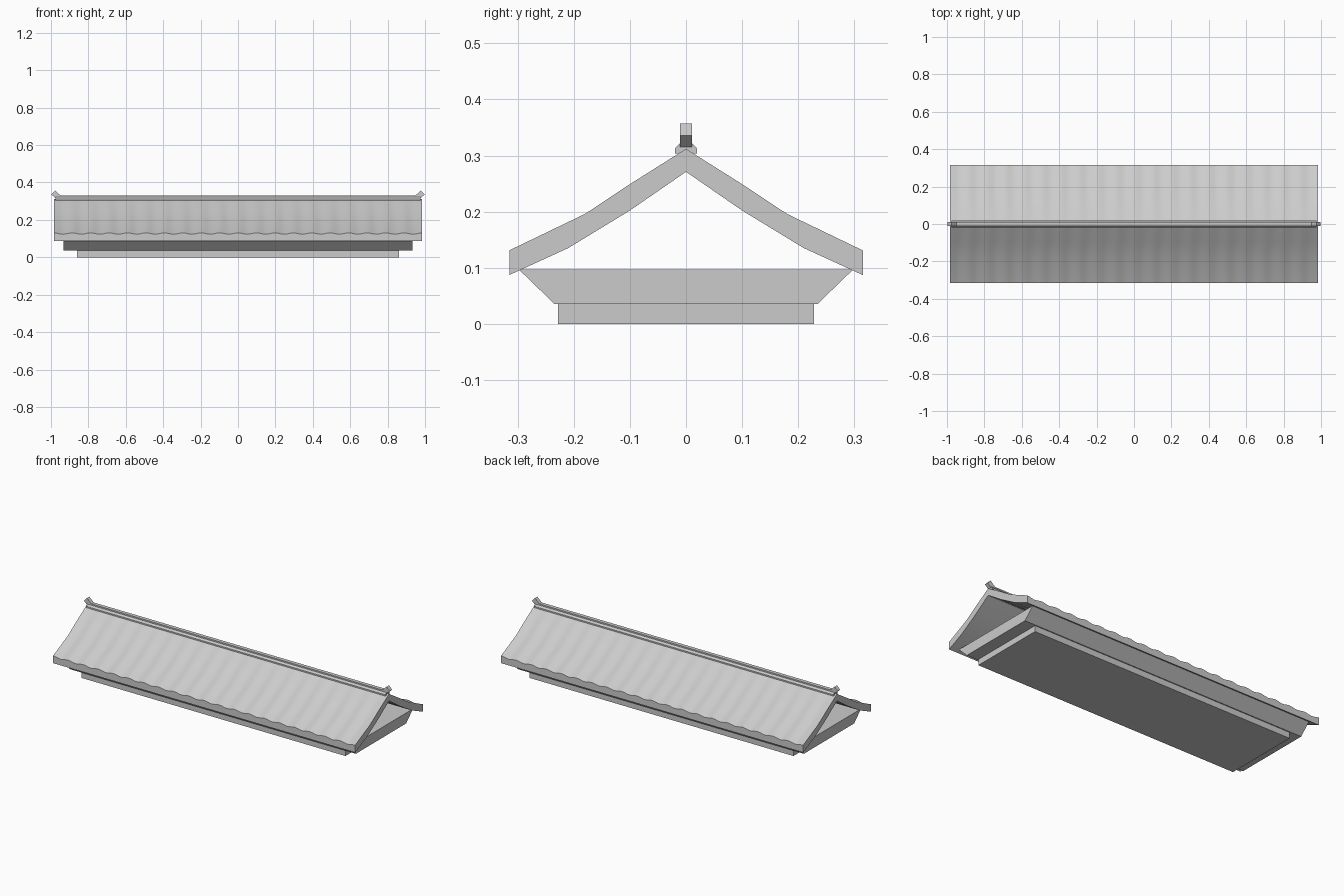
import bpy
import bmesh
import math

if "Cube" in bpy.data.objects:
    bpy.data.objects.remove(bpy.data.objects["Cube"])

grey = bpy.data.materials.new("plain_grey")
grey.use_nodes = True
COLOUR = (0.6, 0.6, 0.6, 1)
grey.diffuse_color = COLOUR
grey.node_tree.nodes["Principled BSDF"].inputs["Base Color"].default_value = COLOUR


def loft(name, rings):
    """Skin a closed solid through a list of equal-length rings."""
    bm = bmesh.new()
    loops = [[bm.verts.new(p) for p in ring] for ring in rings]
    for a, b in zip(loops, loops[1:]):
        for i in range(len(a)):
            j = (i + 1) % len(a)
            bm.faces.new((a[i], a[j], b[j], b[i]))
    bm.faces.new(loops[0])
    bm.faces.new(loops[-1])
    bmesh.ops.recalc_face_normals(bm, faces=bm.faces)
    mesh = bpy.data.meshes.new(name)
    bm.to_mesh(mesh)
    bm.free()
    mesh.materials.append(grey)
    obj = bpy.data.objects.new(name, mesh)
    bpy.context.collection.objects.link(obj)
    return obj


def prism_x(name, profile, half):
    return loft(name, [[(x, y, z) for y, z in profile] for x in (-half, half)])


def box(name, hx, hy, z0, z1):
    return prism_x(name, [(-hy, z0), (hy, z0), (hy, z1), (-hy, z1)], hx)


def mirrored(half):
    """Complete a right-hand profile listed from bottom to top."""
    return half + [(-y, z) for y, z in reversed(half) if y > 0]


# Stepped base with flared long sides
box("base_plinth", 0.86, 0.228, 0, 0.036)
prism_x("flared_base", mirrored([(0.234, 0.035), (0.298, 0.097)]), 0.933)

# Curved open gable roof with tile waves along its upper surface
HALF, WAVES, STEPS = 0.985, 20, 6
UNDER = [(0, 0.271), (0.1, 0.202), (0.21, 0.135), (0.315, 0.087)]
UPPER = [(0.315, 0.127), (0.18, 0.192), (0.1, 0.245), (0, 0.312)]
rings = []
for k in range(WAVES * STEPS + 1):
    x = -HALF + 2 * HALF * k / (WAVES * STEPS)
    lift = 0.004 * math.cos(2 * math.pi * k / STEPS)
    upper = [(y, z + (lift if y else 0)) for y, z in UPPER]
    half = UNDER + upper
    profile = half + [(-y, z) for y, z in reversed(half) if y > 0]
    rings.append([(x, y, z) for y, z in profile])
roof = loft("tiled_roof", rings)
bpy.ops.object.select_all(action="DESELECT")
roof.select_set(True)
bpy.context.view_layer.objects.active = roof
bpy.ops.object.shade_smooth_by_angle(angle=math.radians(35))

# Ridge cap with upturned ends
prism_x("ridge_cap", mirrored([(0.02, 0.304), (0.02, 0.312), (0.011, 0.322), (0.011, 0.33)]), 0.975)
TIP = [(0.998, 0.336), (0.977, 0.357), (0.945, 0.327), (0.967, 0.308)]
for side, label in ((1, "left"), (-1, "right")):
    loft("ridge_tip_" + label, [[(side * x, y, z) for x, z in TIP] for y in (-0.011, 0.011)])
